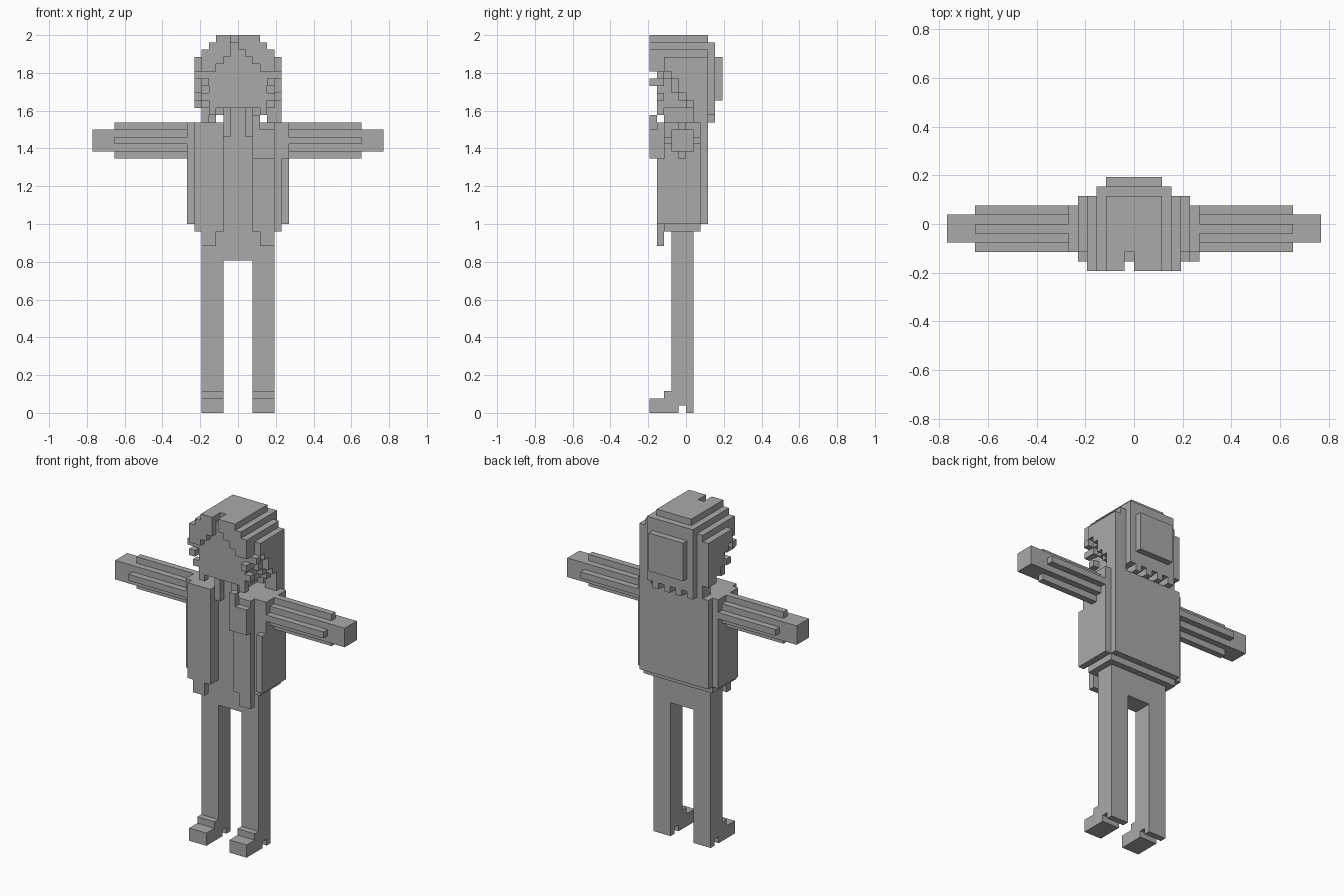
import bpy, bmesh, math
from mathutils import Vector

if "Cube" in bpy.data.objects:
    bpy.data.objects.remove(bpy.data.objects["Cube"])

U = 1 / 26            # size of one block
voxels = {}           # block position -> part name

grey = bpy.data.materials.new("plain_grey")
grey.diffuse_color = (0.4, 0.4, 0.4, 1)
grey.use_nodes = True
grey.node_tree.nodes["Principled BSDF"].inputs["Base Color"].default_value = grey.diffuse_color


def box(part, x0, x1, y0, y1, z0, z1, mirror=False):
    """Fill a box of blocks; part None carves it away."""
    spans = [(x0, x1)] + ([(-x1, -x0)] if mirror else [])
    for a, b in spans:
        name = part
        if mirror and part:
            name = part + ("_left" if a > 0 else "_right")
        for x in range(a, b):
            for y in range(y0, y1):
                for z in range(z0, z1):
                    if name:
                        voxels[x, y, z] = name
                    else:
                        voxels.pop((x, y, z), None)


# Legs, hips and shirt
box("leg", 2, 5, -2, 1, 0, 21, True)
box("hips", -5, 5, -2, 1, 21, 26)
box("shirt", -5, 5, -2, 2, 26, 40)

# Shoes with stepped toe and a gap before the heel
box("shoe", 2, 5, -5, -2, 0, 2, True)
box("shoe", 2, 5, -3, -2, 2, 3, True)
box("shoe", 2, 5, -2, 1, 0, 3, True)
box(None, 2, 5, -1, 0, 0, 1, True)

# Jacket: back, sides, front panels and hem
box("jacket_back", -6, 6, 2, 3, 26, 40)
box("jacket_side", 5, 6, -3, 2, 26, 40, True)
box("jacket_side", 6, 7, -3, 2, 26, 40, True)
box("jacket_panel", 2, 5, -4, -2, 26, 40, True)
box("jacket_panel_right", -6, -5, -4, -3, 26, 40)
box("jacket_side_left", 6, 7, -4, -3, 26, 35)
box("jacket_hem", -6, 6, -2, 2, 25, 26)
box("jacket_hem", -6, -2, -4, -2, 25, 26)
box("jacket_hem", 2, 6, -3, -2, 25, 26)
box("jacket_hem", 2, 5, -4, -3, 25, 26)
box("jacket_tail", 3, 5, -4, -3, 23, 26, True)
box("hips", -5, 5, -2, 1, 25, 26)

# Arms with a rail along each side of the sleeve
box("arm", 7, 20, -2, 1, 36, 39, True)
box("sleeve", 7, 17, -1, 0, 35, 40, True)
box("sleeve", 7, 17, -3, 2, 37, 38, True)

# Neck, collar and chest flap
box("neck", -2, 2, -2, 2, 40, 42)
box("collar", 1, 2, -3, -2, 38, 42, True)
box("chest_flap", 2, 5, -5, -4, 35, 39)
box("chest_flap", 2, 3, -5, -4, 39, 41)

# Head and stepped hair cap
box("head", -4, 4, -4, 3, 42, 50)
box("hair_cap", -5, 5, -4, 3, 49, 50)
box("hair_cap", -4, 4, -4, 3, 50, 51)
box("hair_cap", -3, 3, -5, 3, 51, 52)

# Hair on the sides, receding in steps toward the nape
for front, z0, z1 in ((-4, 47, 50), (-3, 46, 47), (-2, 44, 46), (-1, 43, 44), (0, 42, 43)):
    box("side_hair", 4, 5, front, 3, z0, z1, True)
for front, z0, z1 in ((-3, 47, 49), (-2, 46, 47), (-1, 44, 46), (0, 43, 44), (1, 42, 43)):
    box("side_hair", 5, 6, front, 3, z0, z1, True)
box("side_hair_left", 4, 6, 1, 3, 40, 42)
box("side_hair_right", -5, -4, 1, 3, 40, 42)

# Back hair with a raised plate and a ragged lower edge
box("back_hair", -4, 4, 3, 4, 42, 51)
box("back_plate", -3, 3, 4, 5, 43, 49)
for i, x in enumerate(range(-4, 4)):
    box("back_hair", x, x + 1, 2, 4, 40 + (i % 2), 42)

# Fringe framing the face, longer toward the temples
for x, low, top in ((0, 50, 52), (1, 49, 52), (2, 48, 52), (3, 47, 51), (4, 47, 50)):
    box("fringe", x, x + 1, -5, -4, low, top, True)
box("lock", 4, 5, -5, -4, 45, 46, True)
box("lock", 4, 5, -4, -3, 45, 47, True)
box("lock", 5, 6, -4, -3, 46, 47, True)
box("lock", 3, 4, -4, -3, 41, 43, True)
box("lock", 4, 5, -4, -3, 43, 44, True)

# Parting notch at the top front
box(None, -1, 0, -5, -3, 51, 52)
box(None, -1, 0, -5, -4, 49, 52)

# Build each part from the block faces that are exposed
DIRS = [Vector(d) for d in ((1, 0, 0), (-1, 0, 0), (0, 1, 0), (0, -1, 0), (0, 0, 1), (0, 0, -1))]
for part in sorted(set(voxels.values())):
    bm = bmesh.new()
    for pos, name in voxels.items():
        if name != part:
            continue
        centre = Vector(pos) + Vector((0.5, 0.5, 0.5))
        for d in DIRS:
            if tuple(int(p + q) for p, q in zip(pos, d)) in voxels:
                continue
            a = Vector((d.y, d.z, d.x)) / 2
            b = d.cross(a)
            mid = centre + d / 2
            corners = [mid - a - b, mid + a - b, mid + a + b, mid - a + b]
            bm.faces.new([bm.verts.new(c * U) for c in corners])
    bmesh.ops.remove_doubles(bm, verts=bm.verts, dist=U / 100)
    bmesh.ops.dissolve_limit(bm, angle_limit=math.radians(1), verts=bm.verts, edges=bm.edges)
    if not bm.faces:
        bm.free()
        continue
    mesh = bpy.data.meshes.new(part)
    bm.to_mesh(mesh)
    bm.free()
    mesh.materials.append(grey)
    bpy.context.collection.objects.link(bpy.data.objects.new(part, mesh))
